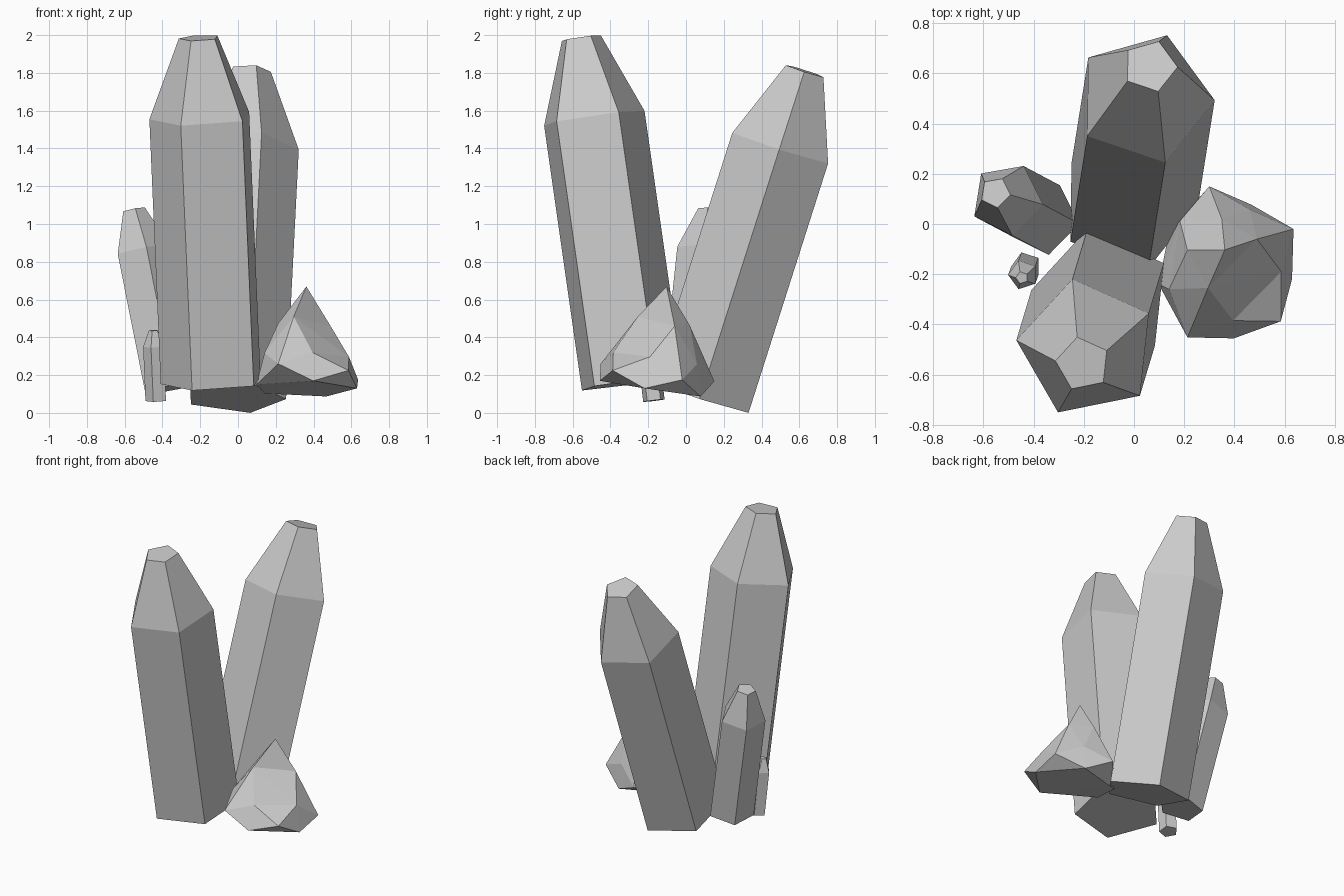
import bpy, bmesh, math
from mathutils import Vector

if "Cube" in bpy.data.objects:
    bpy.data.objects.remove(bpy.data.objects["Cube"])


def finish(name, bm):
    bmesh.ops.recalc_face_normals(bm, faces=bm.faces)
    mesh = bpy.data.meshes.new(name)
    bm.to_mesh(mesh)
    bm.free()
    bpy.context.collection.objects.link(bpy.data.objects.new(name, mesh))


def crystal(name, base, shoulder, top, radius, top_radius, phase, sides=5):
    """Leaning prism with a tapered, cut-off point."""
    base, shoulder, top = map(Vector, (base, shoulder, top))
    turn = Vector((0, 0, 1)).rotation_difference(shoulder - base)
    bm = bmesh.new()
    rings = []
    for centre, r in ((base, radius), (shoulder, radius), (top, top_radius)):
        ring = []
        for i in range(sides):
            a = math.radians(phase) + math.tau * i / sides
            ring.append(bm.verts.new(centre + turn @ Vector((r * math.cos(a), r * math.sin(a), 0))))
        rings.append(ring)
    for low, high in zip(rings, rings[1:]):
        for i in range(sides):
            j = (i + 1) % sides
            bm.faces.new((low[i], low[j], high[j], high[i]))
    bm.faces.new(rings[0][::-1])
    bm.faces.new(rings[-1])
    finish(name, bm)


def faceted_rock(name, centre, points):
    """Skin the points as seen from the centre, then restore their distances."""
    centre = Vector(centre)
    bm = bmesh.new()
    target = {}
    for p in points:
        v = bm.verts.new(centre + (Vector(p) - centre).normalized())
        target[v] = Vector(p)
    bmesh.ops.convex_hull(bm, input=bm.verts[:])
    for v, p in target.items():
        v.co = p
    finish(name, bm)


# Tall leaning crystals
crystal("front_crystal", (-0.127, -0.295, 0.16), (-0.187, -0.495, 1.562),
        (-0.204, -0.558, 1.985), 0.284, 0.11, 29.7)
crystal("back_crystal", (-0.025, 0.08, 0.085), (0.042, 0.501, 1.405),
        (0.064, 0.629, 1.81), 0.28, 0.11, -1.2)

# Small crystals on the left
crystal("left_crystal", (-0.362, 0.022, 0.13), (-0.507, 0.099, 0.86),
        (-0.553, 0.125, 1.075), 0.148, 0.062, -8.7)
crystal("tiny_crystal", (-0.43, -0.17, 0.065), (-0.442, -0.203, 0.352),
        (-0.447, -0.214, 0.437), 0.06, 0.025, 36)

# Squat pointed rock on the right
faceted_rock("right_rock", (0.36, -0.16, 0.27), [
    (0.362, -0.103, 0.669),                                             # peak
    (0.295, -0.255, 0.51), (0.49, -0.06, 0.46), (0.35, 0.02, 0.463),    # upper ring
    (0.213, -0.104, 0.474),
    (0.395, -0.385, 0.32), (0.587, -0.19, 0.297), (0.462, 0.058, 0.257),  # middle ring
    (0.183, 0.012, 0.255), (0.14, -0.26, 0.317),
    (0.213, -0.452, 0.26), (0.585, -0.388, 0.225), (0.636, -0.02, 0.175),  # widest ring
    (0.30, 0.15, 0.167),
    (0.398, -0.456, 0.17), (0.63, -0.22, 0.13), (0.468, 0.077, 0.087),  # underside
    (0.14, -0.03, 0.103), (0.098, -0.24, 0.15),
])
